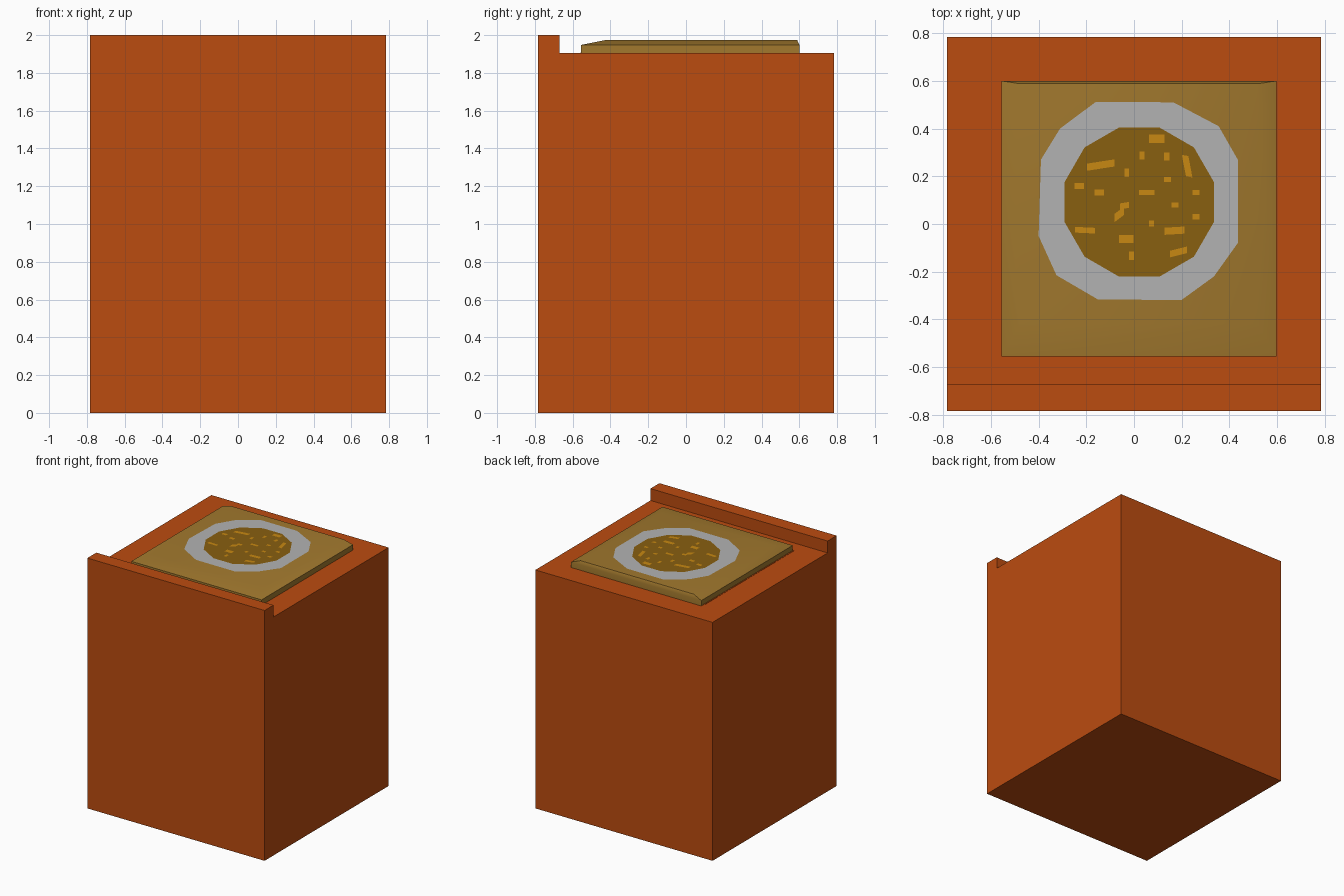
import bpy, bmesh
from math import cos, sin, pi, radians
from mathutils import Matrix

if "Cube" in bpy.data.objects:
    bpy.data.objects.remove(bpy.data.objects["Cube"])


def material(name, rgb):
    m = bpy.data.materials.new(name)
    m.diffuse_color = (*rgb, 1)
    m.use_nodes = True
    m.node_tree.nodes["Principled BSDF"].inputs["Base Color"].default_value = m.diffuse_color
    return m


orange = material("orange", (0.50, 0.072, 0.005))
tan = material("tan", (0.36, 0.19, 0.027))
brown = material("brown", (0.25, 0.115, 0.005))
amber = material("amber", (0.58, 0.25, 0.006))
silver = material("silver", (0.45, 0.45, 0.45))


def finish(bm, name, mat):
    mesh = bpy.data.meshes.new(name)
    bm.to_mesh(mesh)
    bm.free()
    mesh.materials.append(mat)
    ob = bpy.data.objects.new(name, mesh)
    bpy.context.collection.objects.link(ob)
    return ob


def face_up(bm, pts, z):
    f = bm.faces.new([bm.verts.new((x, y, z)) for x, y in pts])
    f.normal_update()
    if f.normal.z < 0:
        f.normal_flip()
    return f


# Cabinet: side profile (y, z) with a raised front lip, extruded across x
bm = bmesh.new()
profile = [(-.783, 0), (.783, 0), (.783, 1.905), (-.67, 1.905), (-.67, 2), (-.783, 2)]
f = bm.faces.new([bm.verts.new((-.783, y, z)) for y, z in profile])
side = bmesh.ops.extrude_face_region(bm, geom=[f])["geom"]
bmesh.ops.translate(bm, vec=(1.566, 0, 0),
                    verts=[v for v in side if isinstance(v, bmesh.types.BMVert)])
bmesh.ops.recalc_face_normals(bm, faces=bm.faces)
finish(bm, "cabinet", orange)

# Thin panel just visible around the pad
bm = bmesh.new()
bmesh.ops.create_cube(bm, size=1, matrix=Matrix.Translation((-.0015, .006, 1.904))
                      @ Matrix.Diagonal((1.123, 1.128, .006, 1)))
finish(bm, "pad_panel", orange)

# Pad: three stacked rectangles give vertical walls and a sloped rim
bm = bmesh.new()
levels = [(-.555, .597, -.555, .6, 1.905), (-.555, .597, -.555, .6, 1.948),
          (-.48, .52, -.42, .588, 1.975)]
rings = [[bm.verts.new(p) for p in ((a, c, z), (b, c, z), (b, d, z), (a, d, z))]
         for a, b, c, d, z in levels]
for low, high in zip(rings, rings[1:]):
    for i in range(4):
        j = (i + 1) % 4
        bm.faces.new((low[i], low[j], high[j], high[i]))
bm.faces.new(rings[-1])
bm.faces.new(rings[0][::-1])
pad = finish(bm, "pad", tan)
bpy.context.view_layer.objects.active = pad
pad.select_set(True)
bpy.ops.object.shade_smooth_by_angle(angle=radians(30))

# Pale border: slightly irregular twelve-sided ring around a regular disc
outer = [(.435, -.08), (.435, .27), (.355, .41), (.165, .51), (-.16, .512), (-.31, .40),
         (-.39, .27), (-.40, -.05), (-.325, -.215), (-.15, -.317), (.20, -.318), (.335, -.22)]
inner = [(.022 + .324 * cos(pi / 6 * i - pi / 12), .092 + .324 * sin(pi / 6 * i - pi / 12))
         for i in range(12)]
bm = bmesh.new()
for i in range(12):
    j = (i + 1) % 12
    face_up(bm, (outer[i], outer[j], inner[j], inner[i]), 1.977)
bmesh.ops.remove_doubles(bm, verts=bm.verts, dist=1e-5)
finish(bm, "border_ring", silver)

# Brown disc
bm = bmesh.new()
face_up(bm, inner, 1.977)
finish(bm, "center_disc", brown)

# Amber flecks: x, y, width, height, and upright skew
flecks = [
    (.095, .357, .065, .035, 0), (.033, .287, .02, .035, 0), (.137, .283, .022, .034, 0),
    (-.14, .247, .115, .03, .018), (-.03, .215, .02, .035, 0), (.14, .187, .03, .022, 0),
    (-.23, .16, .04, .025, 0), (-.145, .132, .04, .025, 0), (.053, .132, .065, .022, 0),
    (.26, .132, .03, .022, 0), (.172, .08, .03, .022, 0), (.26, .03, .03, .022, 0),
    (-.04, .077, .036, .025, .006), (-.062, .04, .04, .035, .03), (.073, .002, .022, .025, 0),
    (-.205, -.026, .083, .024, -.004), (.17, -.028, .085, .03, .005),
    (-.032, -.063, .06, .035, 0), (.187, -.117, .072, .028, .018), (-.01, -.133, .02, .035, 0)]
bm = bmesh.new()
for x, y, w, h, k in flecks:
    w, h, k = w / 2, h / 2, k / 2
    face_up(bm, ((x - w, y - h - k), (x + w, y - h + k),
                 (x + w, y + h + k), (x - w, y + h - k)), 1.979)
face_up(bm, ((.218, .2), (.245, .195), (.228, .285), (.2, .29)), 1.979)
finish(bm, "flecks", amber)
